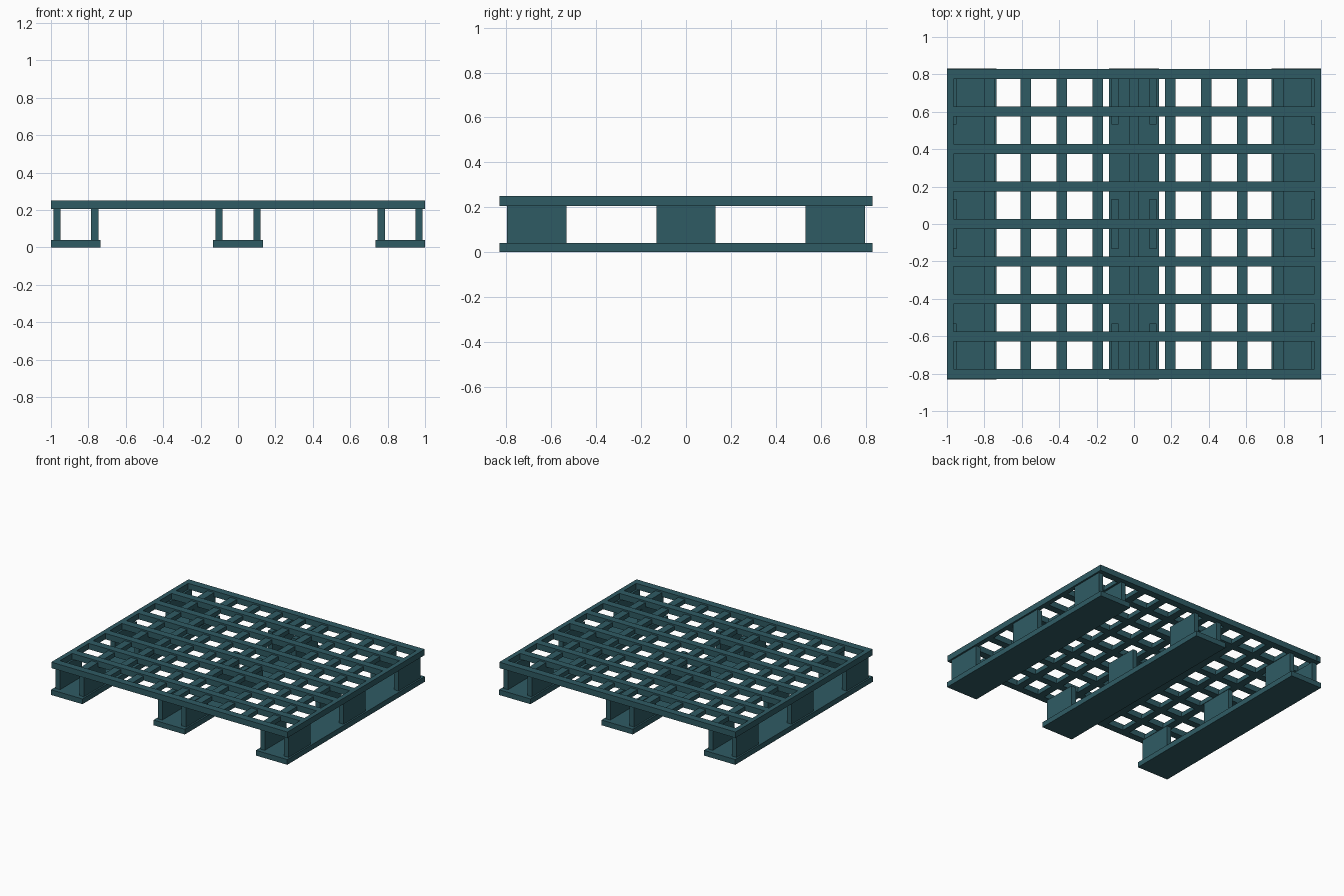
import bpy
import bmesh
from mathutils import Matrix, Vector

if "Cube" in bpy.data.objects:
    bpy.data.objects.remove(bpy.data.objects["Cube"])

teal = bpy.data.materials.new("dark teal plastic")
teal.diffuse_color = (0.028, 0.105, 0.127, 1.0)
teal.use_nodes = True
teal.node_tree.nodes["Principled BSDF"].inputs["Base Color"].default_value = teal.diffuse_color


def boxes(name, spans):
    """One object made of boxes, each given as x, y and z (low, high) spans."""
    bm = bmesh.new()
    for span in spans:
        centre = Vector([(lo + hi) / 2 for lo, hi in span])
        size = [hi - lo for lo, hi in span]
        bmesh.ops.create_cube(bm, size=1.0, matrix=Matrix.Translation(centre) @ Matrix.Diagonal((*size, 1)))
    mesh = bpy.data.meshes.new(name)
    bm.to_mesh(mesh)
    bm.free()
    mesh.materials.append(teal)
    obj = bpy.data.objects.new(name, mesh)
    bpy.context.collection.objects.link(obj)
    return obj


def around(c, width):
    return (c - width / 2, c + width / 2)


HALF_Y = 0.832
RUNNER_TOP, DECK_LOW, DECK_TOP = 0.04, 0.205, 0.25
ROWS = (("left", -0.867), ("middle", 0.0), ("right", 0.867))

for side, x in ROWS:
    # Bottom runner
    boxes(f"{side}_runner", [(around(x, 0.265), (-HALF_Y, HALF_Y), (0, RUNNER_TOP))])
    # Pairs of upright support plates
    boxes(f"{side}_support_plates",
          [(around(x + dx, 0.038), around(y, 0.265), (RUNNER_TOP, DECK_LOW))
           for dx in (-0.101, 0.101) for y in (-0.665, 0.0, 0.665)])

# Deck side rails
boxes("side_rails", [(around(s * 0.982, 0.036), (-HALF_Y + 0.002, HALF_Y - 0.002), (DECK_LOW, DECK_TOP))
                     for s in (-1, 1)])

# Deck slats running across
cross_y = [i * 0.2005 for i in range(-4, 5)]
boxes("cross_slats", [((-0.965, 0.965), around(y, 0.055), (DECK_LOW, DECK_TOP)) for y in cross_y])

# Short deck ribs, set slightly lower, filling between the cross slats
boxes("deck_ribs", [(around(i * 0.193, 0.056), (y0 + 0.0275, y1 - 0.0275), (DECK_LOW, DECK_TOP - 0.012))
                    for i in range(-4, 5) for y0, y1 in zip(cross_y, cross_y[1:])])
